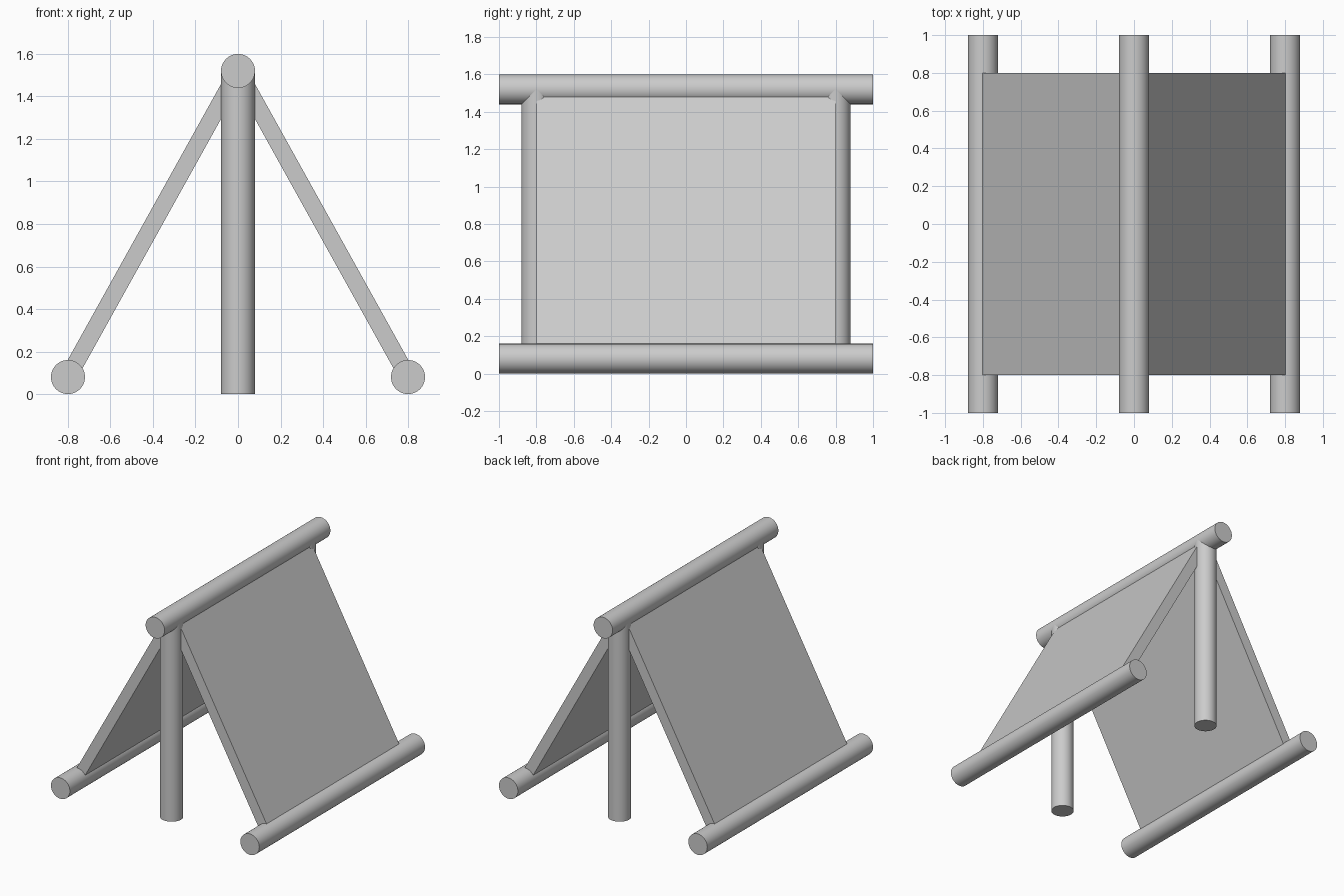
import bpy
import math
from mathutils import Vector

if "Cube" in bpy.data.objects:
    bpy.data.objects.remove(bpy.data.objects["Cube"])

R = 0.08            # log radius
RIDGE_Z = 1.52      # ridge axis height
BASE_X = 0.8        # ground log offset


def log(name, loc, length, along_y=True):
    rot = (math.pi / 2, 0, 0) if along_y else (0, 0, 0)
    bpy.ops.mesh.primitive_cylinder_add(vertices=48, radius=R, depth=length,
                                        location=loc, rotation=rot)
    ob = bpy.context.object
    ob.name = name
    bpy.ops.object.shade_smooth_by_angle(angle=math.radians(35))


# Ridge log
log("ridge_log", (0, 0, RIDGE_Z), 2)

# Upright posts at front and back, ending at the ridge axis
for name, y in (("front_post", -0.8), ("back_post", 0.8)):
    log(name, (0, y, RIDGE_Z / 2), RIDGE_Z, along_y=False)

# Ground logs and the sloping panels running from ridge to ground log
for side, s in (("left", -1), ("right", 1)):
    log(side + "_ground_log", (s * BASE_X, 0, R), 2)
    top, foot = Vector((0, 0, RIDGE_Z)), Vector((s * BASE_X, 0, R))
    d = top - foot
    bpy.ops.mesh.primitive_cube_add(size=1, location=(top + foot) / 2,
                                    rotation=(0, math.atan2(d.x, d.z), 0))
    panel = bpy.context.object
    panel.name = side + "_roof_panel"
    panel.scale = (0.08, 1.6, d.length)
